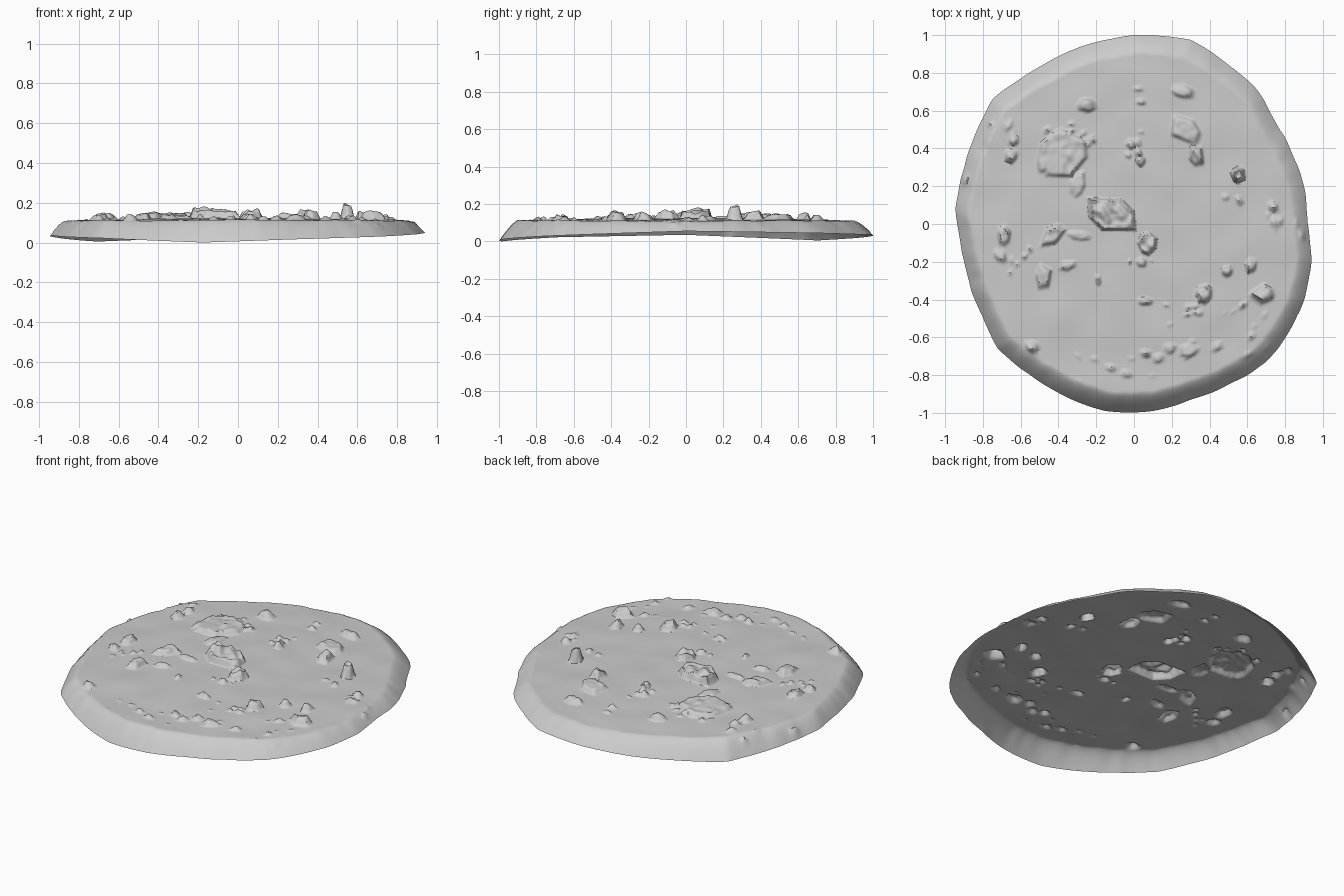
import bpy, bmesh, math, random
from mathutils import Vector, noise

if "Cube" in bpy.data.objects:
    bpy.data.objects.remove(bpy.data.objects["Cube"])
random.seed(7)

SEGS, RINGS = 320, 120

# outline seen from above, counter-clockwise
OUTLINE = [(.92, 0), (.87, .3), (.77, .5), (.68, .67), (.45, .88), (.3, .975), (.15, .995), (0, 1),
           (-.12, .98), (-.25, .95), (-.45, .86), (-.6, .77), (-.75, .66), (-.83, .5), (-.9, .3),
           (-.94, .1), (-.92, -.1), (-.87, -.3), (-.8, -.5), (-.72, -.66), (-.55, -.8),
           (-.35, -.92), (-.15, -.99), (.1, -.99), (.3, -.93), (.5, -.85), (.7, -.73),
           (.8, -.6), (.88, -.45), (.935, -.2)]
RADII = sorted((math.degrees(math.atan2(y, x)) % 360, math.hypot(x, y)) for x, y in OUTLINE)
# height of the bottom edge by angle
EDGE = [(0, .055), (45, .045), (90, .03), (135, .005), (180, .035), (225, .022), (260, 0), (285, .015), (315, .03)]


def around(table, deg):
    """Periodic linear lookup."""
    t = [(table[-1][0] - 360, table[-1][1])] + table + [(table[0][0] + 360, table[0][1])]
    for (a, u), (b, v) in zip(t, t[1:]):
        if a <= deg <= b:
            return u + (v - u) * (deg - a) / (b - a)
    return t[-1][1]


# main stones: x, y, half width, half depth, turn, height
STONES = [(-.12, .05, .145, .09, -14, .042), (-.43, -.06, .08, .045, 45, .03), (.07, -.10, .055, .07, 0, .035),
          (-.48, -.28, .045, .07, 0, .03), (-.69, -.06, .04, .055, 0, .03), (-.25, .63, .055, .042, 0, .028),
          (.26, .7, .072, .035, -5, .028), (.33, .36, .042, .055, 10, .035), (.55, .26, .04, .048, 0, .07),
          (.37, -.37, .045, .055, 0, .038), (.69, -.37, .055, .05, 0, .035), (-.35, -.22, .05, .027, 15, .02),
          (-.65, .36, .036, .04, 0, .03), (-.54, -.65, .04, .032, 0, .025), (-.9, .235, .025, .03, 0, .03),
          (-.71, -.17, .045, .03, -40, .03), (.06, -.41, .045, .026, 0, .025), (-.38, .37, .14, .13, 20, .024),
          (-.3, .21, .045, .08, -20, .015), (.28, .5, .1, .06, -40, .024), (-.29, -.06, .08, .03, -10, .014),
          (.29, -.67, .055, .04, 0, .022), (.62, -.22, .035, .035, 0, .03), (.49, -.25, .035, .03, 30, .028)]
# pebble clusters: x, y, spread x, spread y, count
CLUSTERS = [(.35, -.58, .26, .16, 20), (.8, .03, .1, .1, 8), (-.69, .48, .08, .06, 7), (-.05, -.75, .28, .09, 9),
            (-.6, -.22, .14, .1, 5), (0, .5, .06, .25, 9), (-.36, .4, .14, .14, 12), (.72, -.6, .1, .12, 5),
            (.55, .18, .1, .1, 2), (-.05, -.27, .15, .08, 4)]


def make_stone(x, y, w, d, turn, h):
    """A stone is a set of side planes plus a tilted top."""
    a, planes = math.radians(turn), []
    n = random.choice((5, 6, 7))
    for k in range(n):
        t = math.tau * (k + random.uniform(-.25, .25)) / n
        s = random.uniform(.82, 1)
        planes.append((math.cos(t) / s, math.sin(t) / s))
    tilt = (random.uniform(-.2, .2), random.uniform(-.2, .2))
    return x, y, w, d, math.cos(a), math.sin(a), h, planes, tilt, 1.5 * max(w, d)


stones = [make_stone(*s) for s in STONES]
for cx, cy, sx, sy, count in CLUSTERS:
    for _ in range(count):
        r = random.uniform(.016, .034)
        stones.append(make_stone(cx + random.uniform(-sx, sx), cy + random.uniform(-sy, sy),
                                 r, r * random.uniform(.6, 1), random.uniform(0, 180), r * random.uniform(.5, .9)))


def stone_height(x, y):
    best = 0
    for sx, sy, w, d, c, s, h, planes, tilt, reach in stones:
        dx, dy = x - sx, y - sy
        if abs(dx) > reach or abs(dy) > reach:
            continue
        u, v = (dx * c + dy * s) / w, (dy * c - dx * s) / d
        side = 1 - max(u * px + v * py for px, py in planes)
        if side > 0:
            ramp = min(1, side * min(w, d) / .016)
            rough = 1 + .5 * noise.noise(Vector((x * 22, y * 22, 3)))
            best = max(best, h * ramp * (1 + tilt[0] * u + tilt[1] * v) * rough)
    return best


# ground sheet with sloping, ragged rim
bm = bmesh.new()
rings = []
for i in range(1, RINGS + 1):
    f = i / RINGS
    ring = []
    for j in range(SEGS):
        a = math.tau * j / SEGS
        deg = math.degrees(a)
        ca, sa = math.cos(a), math.sin(a)
        ragged = noise.noise(Vector((ca * 7, sa * 7, 1))) * .008
        radius = around(RADII, deg) + ragged * (1 - abs(sa) ** 8)
        x, y = f * radius * ca, f * radius * sa
        gap = (1 - f) * radius
        plateau = .122 - .014 * f * f + .007 * noise.noise(Vector((x * 5, y * 5, 0)))
        slope_width = .075 + .03 * abs(sa) + .012 * noise.noise(Vector((ca * 12, sa * 12, 5)))
        t = min(1, gap / slope_width)
        t = 1 - (1 - t) ** 1.5
        edge = around(EDGE, deg)
        z = edge + (plateau - edge) * t + stone_height(x, y) * min(1, gap / .03)
        ring.append(bm.verts.new((x, y, max(z, 0))))
    rings.append(ring)
centre = bm.verts.new((0, 0, .125 + stone_height(0, 0)))
for j in range(SEGS):
    k = (j + 1) % SEGS
    bm.faces.new((centre, rings[0][j], rings[0][k]))
    for inner, outer in zip(rings, rings[1:]):
        bm.faces.new((inner[j], outer[j], outer[k], inner[k]))
mesh = bpy.data.meshes.new("ground_patch")
bm.to_mesh(mesh)
bm.free()
ground = bpy.data.objects.new("ground_patch", mesh)
bpy.context.collection.objects.link(ground)
bpy.context.view_layer.objects.active = ground
ground.select_set(True)
bpy.ops.object.shade_smooth_by_angle(angle=math.radians(50))
